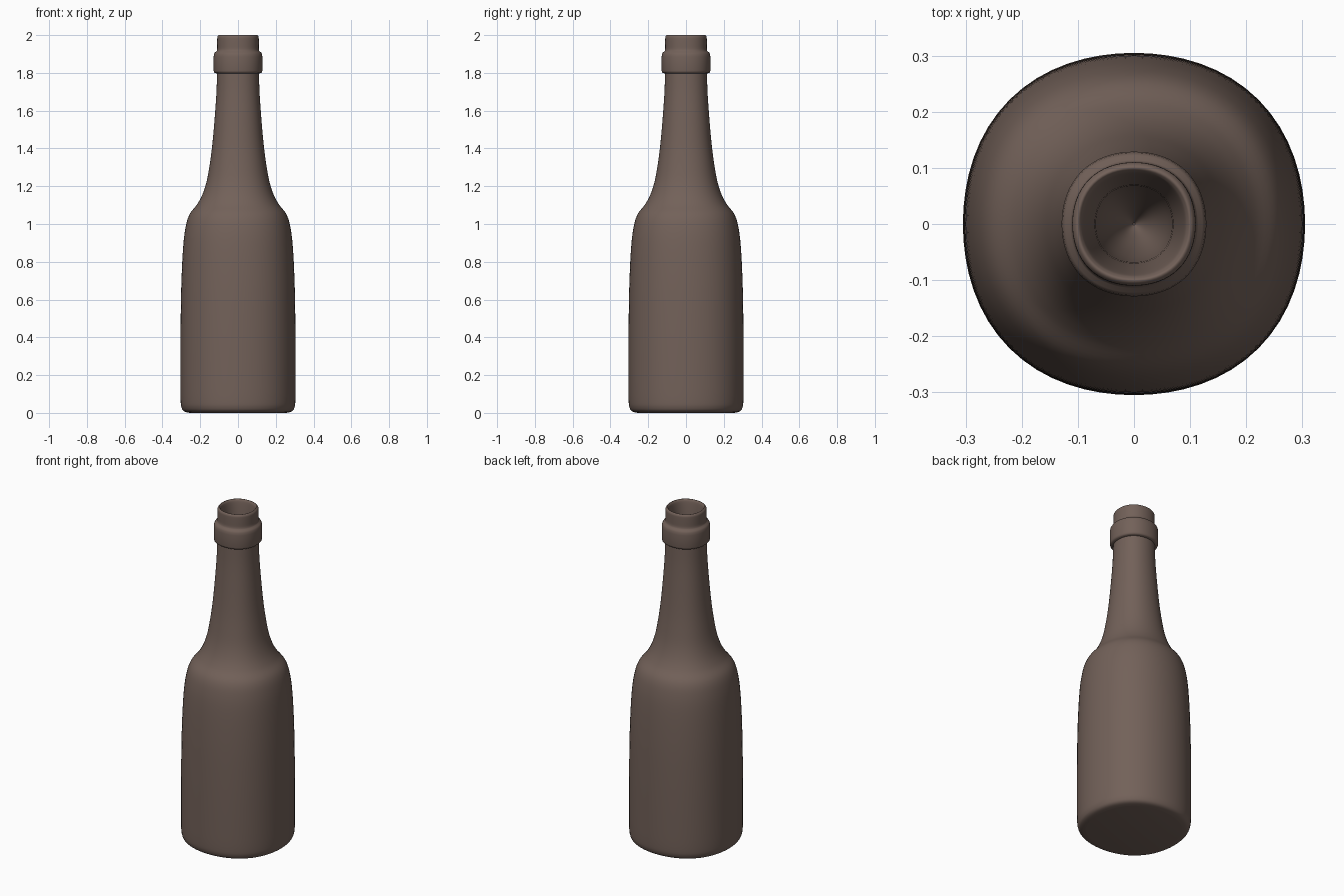
import bpy, bmesh, math

if "Cube" in bpy.data.objects:
    bpy.data.objects.remove(bpy.data.objects["Cube"])

SEG = 64


def smooth_path(pts, steps=5):
    """Catmull-Rom curve through (radius, height) points."""
    out = []
    p = [pts[0]] + pts + [pts[-1]]
    for i in range(1, len(p) - 2):
        a, b, c, d = p[i - 1:i + 3]
        for s in range(steps):
            t = s / steps
            out.append(tuple(0.5 * (2 * b[k] + (c[k] - a[k]) * t
                       + (2 * a[k] - 5 * b[k] + 4 * c[k] - d[k]) * t * t
                       + (3 * b[k] - a[k] - 3 * c[k] + d[k]) * t ** 3) for k in (0, 1)))
    out.append(pts[-1])
    return out


def squarish_lathe(name, profile):
    """Loft a profile round z with a softly squared section, closed at both ends."""
    bm = bmesh.new()
    rings = []
    for r, z in profile:
        ring = []
        for i in range(SEG):
            a = 2 * math.pi * i / SEG
            q = r * (1 + 0.028 * math.sin(2 * a) ** 2)
            ring.append(bm.verts.new((q * math.cos(a), q * math.sin(a), z)))
        rings.append(ring)
    for lo, hi in zip(rings, rings[1:]):
        for i in range(SEG):
            j = (i + 1) % SEG
            bm.faces.new((lo[i], lo[j], hi[j], hi[i]))
    bm.faces.new(rings[0][::-1])
    bm.faces.new(rings[-1])
    me = bpy.data.meshes.new(name)
    bm.to_mesh(me)
    bm.free()
    ob = bpy.data.objects.new(name, me)
    bpy.context.collection.objects.link(ob)
    return ob


# Base, body, shoulder and neck
outer = smooth_path([
    (0.255, 0.0), (0.285, 0.008), (0.299, 0.028), (0.304, 0.07), (0.305, 0.2),
    (0.304, 0.45), (0.300, 0.68), (0.291, 0.87), (0.278, 0.98), (0.257, 1.05),
    (0.216, 1.105), (0.187, 1.16), (0.165, 1.23), (0.149, 1.32), (0.135, 1.43),
    (0.122, 1.58), (0.114, 1.7), (0.111, 1.797)])
# Collar ring below the mouth
collar = [(0.122, 1.799), (0.127, 1.803), (0.129, 1.812), (0.129, 1.885),
          (0.127, 1.9), (0.122, 1.909), (0.114, 1.914), (0.111, 1.92)]
# Lip and hollow mouth tapering inward
mouth = smooth_path([
    (0.110, 1.93), (0.110, 1.98), (0.108, 1.993), (0.102, 2.0), (0.096, 1.997),
    (0.090, 1.98), (0.081, 1.91), (0.070, 1.79), (0.062, 1.62), (0.045, 1.5),
    (0.02, 1.41), (0.002, 1.37)], 4)
bottle = squarish_lathe("bottle", outer + collar + mouth)

# Brown finish
mat = bpy.data.materials.new("brown")
mat.diffuse_color = (0.17, 0.12, 0.10, 1)
mat.use_nodes = True
mat.node_tree.nodes["Principled BSDF"].inputs["Base Color"].default_value = mat.diffuse_color
bottle.data.materials.append(mat)

bpy.context.view_layer.objects.active = bottle
bottle.select_set(True)
bpy.ops.object.shade_smooth_by_angle(angle=math.radians(40))
